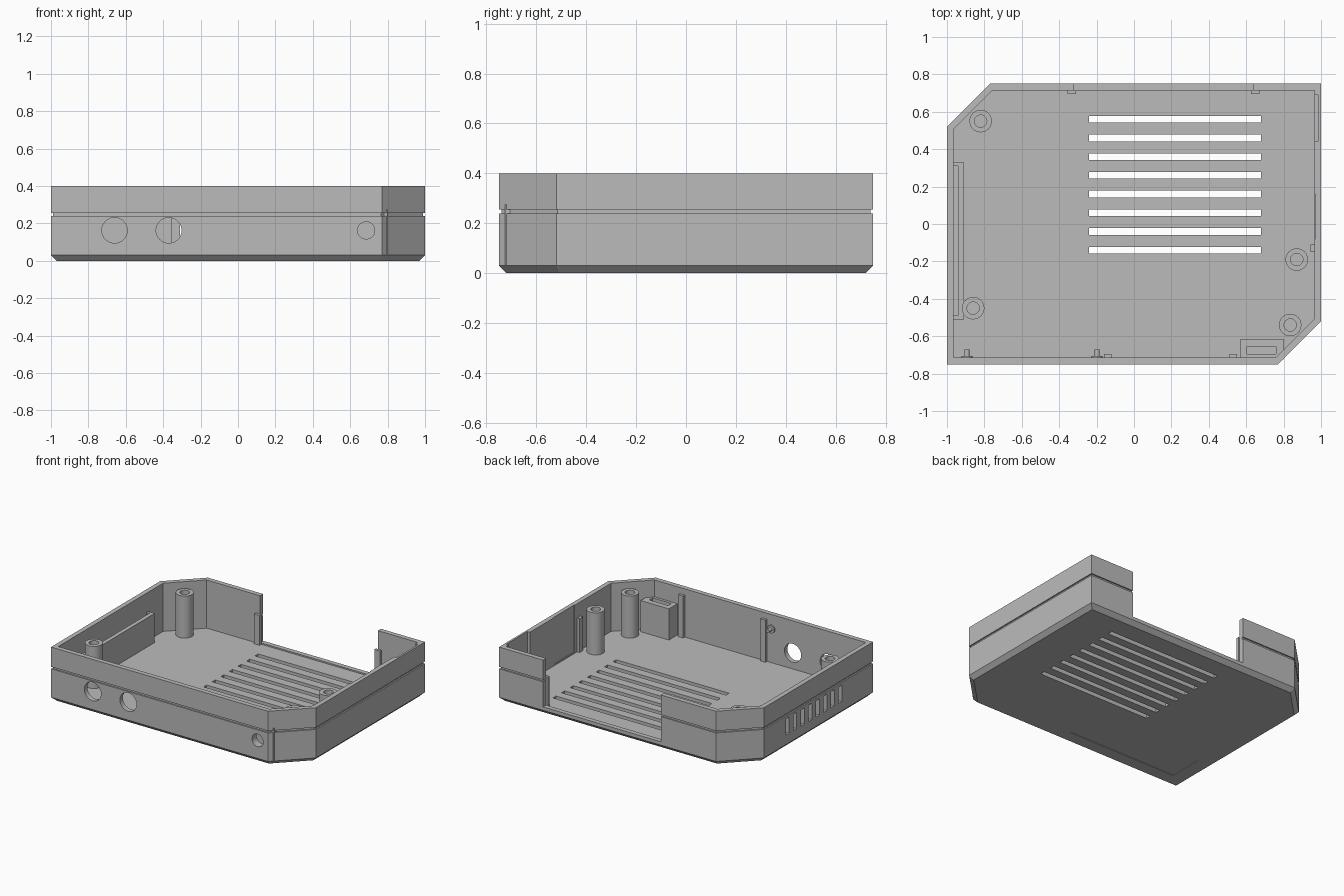
import bpy, bmesh, math
from mathutils import Matrix, Vector

if "Cube" in bpy.data.objects:
    bpy.data.objects.remove(bpy.data.objects["Cube"])

grey = bpy.data.materials.new("plastic grey")
grey.diffuse_color = (0.5, 0.5, 0.5, 1)
grey.use_nodes = True
grey.node_tree.nodes["Principled BSDF"].inputs["Base Color"].default_value = grey.diffuse_color

FLOOR, IN_X, IN_Y = 0.045, 0.965, 0.715


def finish(name, bm, smooth=False):
    bmesh.ops.recalc_face_normals(bm, faces=bm.faces)
    me = bpy.data.meshes.new(name)
    bm.to_mesh(me)
    bm.free()
    me.materials.append(grey)
    if smooth:
        me.shade_smooth()
        me.set_sharp_from_angle(angle=math.radians(35))
    ob = bpy.data.objects.new(name, me)
    bpy.context.collection.objects.link(ob)
    return ob


def loft(bm, rings):
    """Skin a stack of rings and cap both ends."""
    loops = [[bm.verts.new(p) for p in r] for r in rings]
    for a, b in zip(loops, loops[1:]):
        n = len(a)
        for i in range(n):
            j = (i + 1) % n
            bm.faces.new((a[i], a[j], b[j], b[i]))
    bm.faces.new(loops[0][::-1])
    bm.faces.new(loops[-1])


def box(bm, x0, x1, y0, y1, z0, z1):
    mid = Vector(((x0 + x1) / 2, (y0 + y1) / 2, (z0 + z1) / 2))
    m = Matrix.Translation(mid) @ Matrix.Diagonal((x1 - x0, y1 - y0, z1 - z0, 1))
    bmesh.ops.create_cube(bm, size=1, matrix=m)


def rod_y(bm, x, z, r, y0, y1, seg=48):
    m = Matrix.Translation((x, (y0 + y1) / 2, z)) @ Matrix.Rotation(math.pi / 2, 4, 'X')
    bmesh.ops.create_cone(bm, cap_ends=True, segments=seg, radius1=r, radius2=r,
                          depth=abs(y1 - y0), matrix=m)


def outline(d, z):
    """Rectangle with two opposite cut corners, inset by d."""
    X, Y, c = 1 - d, 0.75 - d, 1.52 - d * math.sqrt(2)
    return [(-X, -Y, z), (c - Y, -Y, z), (X, X - c, z),
            (X, Y, z), (Y - c, Y, z), (-X, c - X, z)]


def cut(ob, cutter):
    cutter.hide_render = True
    cutter.hide_viewport = True
    cutter.display_type = 'WIRE'
    mod = ob.modifiers.new("cut", 'BOOLEAN')
    mod.operation, mod.solver, mod.object = 'DIFFERENCE', 'EXACT', cutter


# Case shell: chamfered base, groove around the outside, hollow inside
bm = bmesh.new()
loft(bm, [outline(d, z) for d, z in (
    (0.03, 0), (0, 0.03), (0, 0.24), (0.01, 0.24), (0.01, 0.255),
    (0, 0.255), (0, 0.4), (0.035, 0.4), (0.035, FLOOR))])
shell = finish("case_shell", bm)

# Openings in the shell
bm = bmesh.new()
for i in range(8):
    y = 0.56 - 0.1 * i                                  # floor vents
    box(bm, -0.24, 0.68, y - 0.018, y + 0.018, -0.1, 0.1)
    y = 0.245 - 0.0875 * i                              # side vents
    box(bm, -1.1, -0.95, y - 0.019, y + 0.019, 0.1, 0.22)
box(bm, -0.32, 0.64, 0.65, 0.85, 0.055, 0.5)            # rear port opening
box(bm, 0.93, 0.985, 0.44, 0.69, 0.055, 0.5)            # inner wall recess
box(bm, 0.93, 0.97, -0.08, 0.16, 0.055, 0.5)
box(bm, -0.87, 0.02, -0.63, -0.37, -0.1, 0.004)         # label recess
for x, r in ((-0.66, 0.068), (-0.37, 0.068), (0.685, 0.046)):
    rod_y(bm, x, 0.163, r, -0.8, -0.69)                 # front holes
cut(shell, finish("shell_cutter", bm))

# Screw posts with bores
for i, (x, y) in enumerate(((-0.82, 0.55), (-0.86, -0.45), (0.87, -0.19), (0.835, -0.54))):
    bm = bmesh.new()
    loft(bm, [[(x + r * math.cos(a * math.tau / 32), y + r * math.sin(a * math.tau / 32), z)
               for a in range(32)]
              for r, z in ((0.06, 0.03), (0.06, 0.355), (0.033, 0.355), (0.033, 0.08))])
    finish(f"screw_post_{i + 1}", bm, smooth=True)

# Light housing behind the small front hole
bm = bmesh.new()
box(bm, 0.57, 0.80, -0.725, -0.615, 0.03, 0.275)
housing = finish("light_housing", bm)
bm = bmesh.new()
box(bm, 0.605, 0.76, -0.695, -0.655, 0.09, 0.35)
cut(housing, finish("housing_slot_cutter", bm))
bm = bmesh.new()
rod_y(bm, 0.685, 0.163, 0.046, -0.8, -0.67)
cut(housing, finish("housing_hole_cutter", bm))

# Guide rail in front of the side vents
bm = bmesh.new()
box(bm, -0.94, -0.91, -0.51, 0.33, 0.03, 0.26)
for y in (-0.51, 0.31):
    box(bm, -0.98, -0.94, y, y + 0.02, 0.03, 0.26)
finish("side_guide", bm)

# Board guide strips on the walls
for i, (x0, x1, y0, y1, top) in enumerate((
        (-0.16, -0.12, -0.73, -0.695, 0.355), (0.51, 0.55, -0.73, -0.695, 0.355),
        (-0.355, -0.31, 0.695, 0.715, 0.265), (-0.345, -0.32, 0.71, 0.74, 0.265),
        (0.625, 0.67, 0.695, 0.715, 0.265), (0.64, 0.66, 0.71, 0.74, 0.265),
        (0.945, 0.98, -0.15, -0.11, 0.295))):
    bm = bmesh.new()
    box(bm, x0, x1, y0, y1, 0.03, top)
    finish(f"guide_strip_{i + 1}", bm)

# Flanged pins on the inside of the front wall
for i, x in enumerate((-0.893, -0.197)):
    bm = bmesh.new()
    rod_y(bm, x, 0.295, 0.029, -0.725, -0.705, 24)
    rod_y(bm, x, 0.295, 0.013, -0.71, -0.67, 24)
    finish(f"front_pin_{i + 1}", bm, smooth=True)
